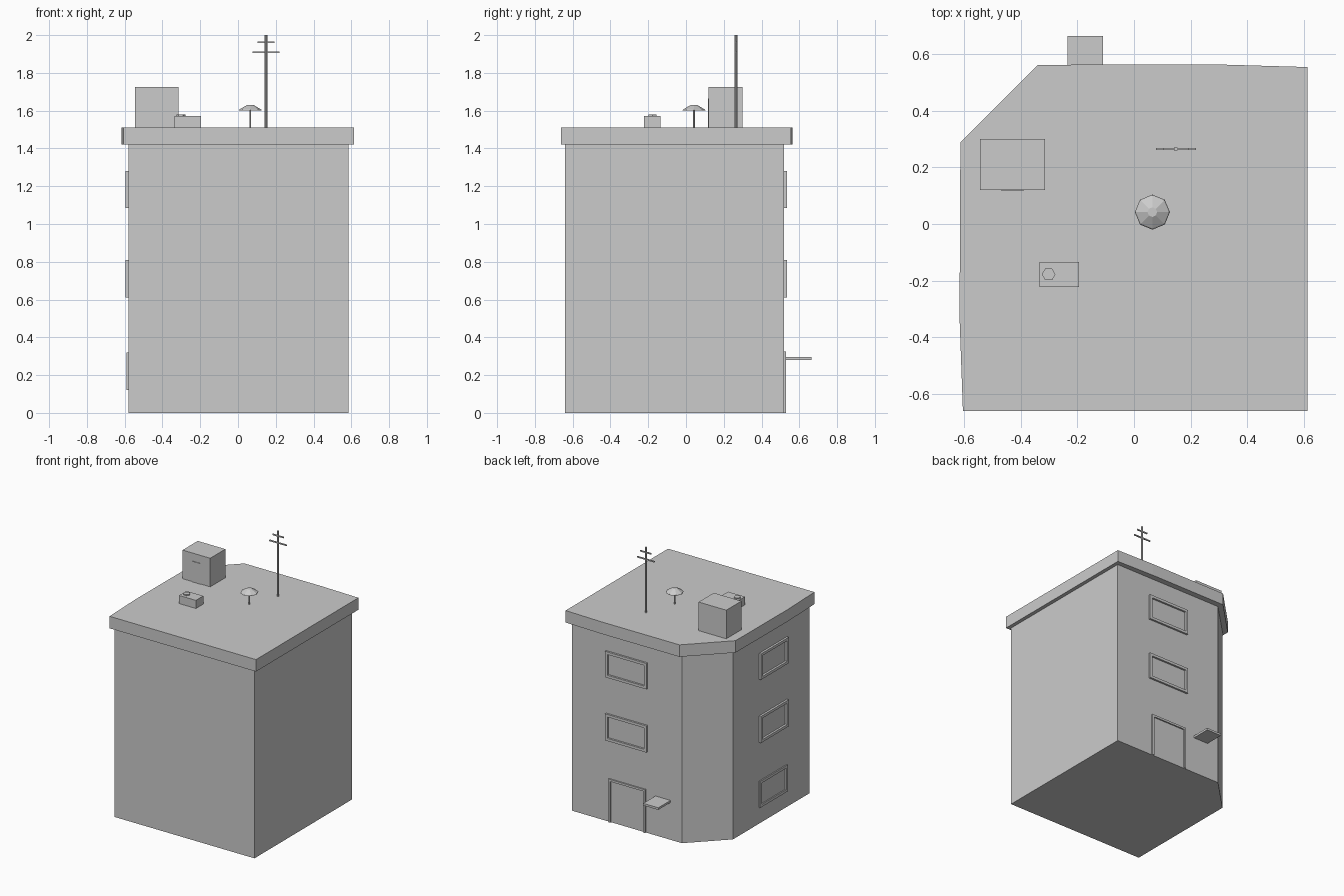
import bpy, bmesh, math

if "Cube" in bpy.data.objects:
    bpy.data.objects.remove(bpy.data.objects["Cube"])

grey = bpy.data.materials.new("concrete_grey")
grey.diffuse_color = (0.6, 0.6, 0.6, 1)
grey.use_nodes = True
grey.node_tree.nodes["Principled BSDF"].inputs["Base Color"].default_value = grey.diffuse_color


def finish(name, bm):
    bmesh.ops.recalc_face_normals(bm, faces=bm.faces)
    me = bpy.data.meshes.new(name)
    bm.to_mesh(me)
    bm.free()
    me.materials.append(grey)
    ob = bpy.data.objects.new(name, me)
    bpy.context.collection.objects.link(ob)
    return ob


def prism(name, outline, z0, z1):
    bm = bmesh.new()
    base = bm.faces.new([bm.verts.new((x, y, z0)) for x, y in outline])
    ext = bmesh.ops.extrude_face_region(bm, geom=[base], use_keep_orig=True)
    for v in ext["geom"]:
        if isinstance(v, bmesh.types.BMVert):
            v.co.z = z1
    return finish(name, bm)


def box(name, x0, x1, y0, y1, z0, z1):
    return prism(name, [(x0, y0), (x1, y0), (x1, y1), (x0, y1)], z0, z1)


def lathe(name, x, y, profile, sides, turn=0.0):
    """Stacked rings of (radius, z), capped at both ends."""
    bm = bmesh.new()
    rings = []
    for r, z in profile:
        angles = [turn + 2 * math.pi * i / sides for i in range(sides)]
        rings.append([bm.verts.new((x + r * math.cos(a), y + r * math.sin(a), z)) for a in angles])
    for lo, hi in zip(rings, rings[1:]):
        for i in range(sides):
            j = (i + 1) % sides
            bm.faces.new((lo[i], lo[j], hi[j], hi[i]))
    bm.faces.new(rings[0])
    bm.faces.new(rings[-1])
    return finish(name, bm)


def frame(name, wall, a0, a1, z0, z1, depth, w=0.02, sill=True):
    """Border bars standing out from the back or left wall."""
    bars = [(a0, a0 + w, z0, z1), (a1 - w, a1, z0, z1), (a0 + w, a1 - w, z1 - w, z1)]
    if sill:
        bars.append((a0 + w, a1 - w, z0, z0 + w))
    for i, (p, q, lo, hi) in enumerate(bars):
        part = f"{name}_bar_{i + 1}"
        if wall == "back":
            box(part, p, q, BACK - 0.005, BACK + depth, lo, hi)
        else:
            box(part, LEFT - depth, LEFT + 0.005, p, q, lo, hi)


LEFT, RIGHT, FRONT, BACK = -0.58, 0.585, -0.64, 0.52
ROOF = 1.51

# Main block with one cut corner, and the overhanging roof slab
prism("building_body", [(LEFT, FRONT), (RIGHT, FRONT), (RIGHT, BACK),
                        (-0.33, BACK), (LEFT, 0.27)], 0, 1.43)
prism("roof_slab", [(-0.605, -0.662), (0.613, -0.662), (0.613, 0.555), (0.3, 0.564),
                    (-0.34, 0.563), (-0.614, 0.288), (-0.617, -0.33)], 1.42, ROOF)

# Windows on the back and left walls
for i, (z0, z1) in enumerate([(0.61, 0.81), (1.085, 1.28)]):
    frame(f"back_window_{i + 1}", "back", -0.045, 0.30, z0, z1, 0.014)
for i, (z0, z1, d) in enumerate([(0.12, 0.32, 0.009), (0.61, 0.81, 0.016), (1.085, 1.28, 0.016)]):
    frame(f"left_window_{i + 1}", "left", -0.37, -0.04, z0, z1, d)

# Entrance door frame and the ledge beside it
frame("entrance", "back", -0.03, 0.275, 0, 0.325, 0.01, 0.016, sill=False)
box("wall_ledge", -0.235, -0.11, BACK - 0.005, 0.665, 0.28, 0.296)

# Stair housing with its door
box("stair_housing", -0.545, -0.315, 0.12, 0.30, ROOF, 1.725)
box("stair_door", -0.468, -0.39, 0.116, 0.121, ROOF, 1.665)

# Roof ventilation unit
box("vent_unit", -0.335, -0.195, -0.222, -0.134, ROOF, 1.571)
lathe("vent_cap", -0.302, -0.178, [(0.024, 1.57), (0.024, 1.579)], 6)

# Dome-topped stand
lathe("dome_post", 0.065, 0.042, [(0.005, ROOF), (0.005, 1.605)], 8)
lathe("dome", 0.065, 0.042, [(0.062, 1.60), (0.058, 1.606), (0.017, 1.63)], 8)

# Antenna mast with two crossbars
lathe("mast", 0.148, 0.265, [(0.008, ROOF), (0.008, 2.0)], 8, math.pi / 8)
box("lower_crossbar", 0.077, 0.22, 0.261, 0.269, 1.905, 1.914)
box("upper_crossbar", 0.103, 0.193, 0.261, 0.269, 1.957, 1.966)
